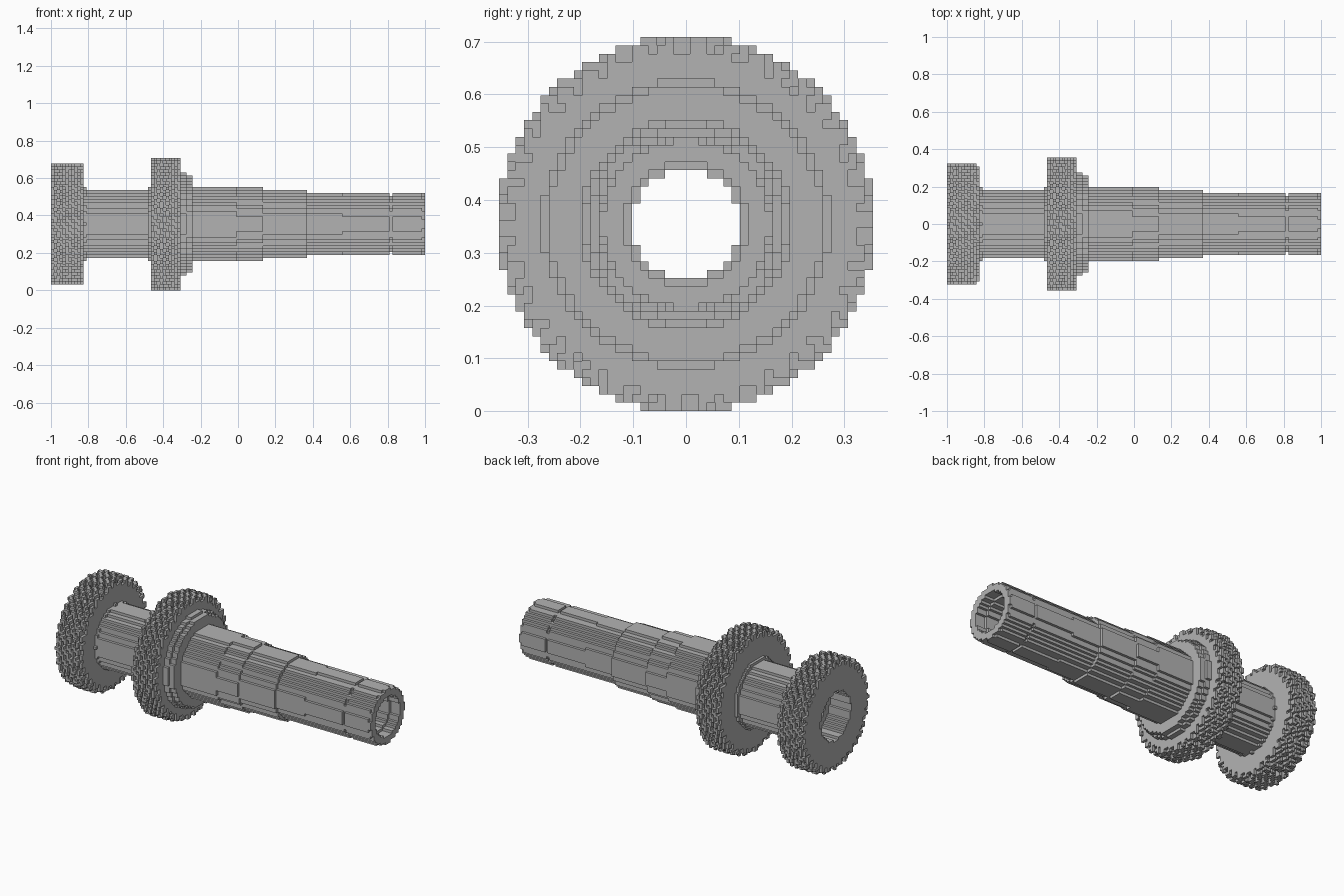
import bpy, bmesh
from math import atan2, hypot, tau

if "Cube" in bpy.data.objects:
    bpy.data.objects.remove(bpy.data.objects["Cube"], do_unlink=True)

LENGTH = 127            # cells along the shaft
HALF = 22               # cells from axis to gear rim
CELL = 2 / LENGTH

steel = bpy.data.materials.new("plain_grey_steel")
GREY = (0.45, 0.45, 0.45, 1)
steel.diffuse_color = GREY
steel.use_nodes = True
steel.node_tree.nodes["Principled BSDF"].inputs["Base Color"].default_value = GREY

# Parts along the shaft: name, end cell, outer radius, tooth count
PARTS = [
    ("end_gear", 11, 20.7, 34),
    ("neck_fillet", 12, 12.0, 0),
    ("neck", 33, 11.5, 0),
    ("neck_shoulder", 34, 12.65, 0),
    ("middle_gear", 44, 22.8, 38),
    ("wide_collar", 46, 17.3, 0),
    ("narrow_collar", 48, 16.5, 0),
    ("bearing_seat", 63, 12.65, 0),
    ("bearing_seat_relief", 72, 12.2, 0),
    ("middle_shaft", 87, 11.5, 0),
    ("long_shaft", 99, 10.6, 0),
    ("long_shaft_tip", 115, 10.3, 0),
    ("ring_groove", 116, 9.9, 0),
    ("shaft_end", 126, 10.3, 0),
    ("end_chamfer", 127, 10.05, 0),
]
TOOTH_DEPTH = 2.4
TWIST = 0.017           # helix angle per cell of length


def bore_radius(x):
    """Counterbore at the gear end, small countersink at the other."""
    if x < 9:
        return 9.2
    return 7.4 if x > 122 else 6.7


def slice_cells(x, radius, teeth, edge):
    """Filled cells of one cross-section of the stepped solid."""
    cells = set()
    for j in range(-HALF, HALF + 1):
        for k in range(-HALF, HALF + 1):
            d, limit = hypot(j, k), radius
            if teeth:
                phase = (atan2(k, -j) / tau + TWIST * x / 1.6) * teeth % 1
                limit -= TOOTH_DEPTH if phase > 0.55 else 0.7 * edge
            if bore_radius(x) < d <= limit:
                cells.add((j, k))
    return cells


# Split parts into runs with a constant cross-section
sections, start = [], 0
for name, end, radius, teeth in PARTS:
    cuts = [start, end]
    if teeth:
        cuts = list(range(start, end + 1))
    else:
        cuts += [c for c in (9, 123) if start < c < end]
    cuts.sort()
    for a, b in zip(cuts, cuts[1:]):
        edge = a == start or b == end
        sections.append((name, a, b, slice_cells(a, radius, teeth, edge)))
    start = end


def point(x, j, k):
    return (x * CELL - 1, j * CELL, (k + HALF + 0.5) * CELL)


def add_face(bm, corners):
    bm.faces.new([bm.verts.new(point(*c)) for c in corners])


def add_section(bm, a, b, cells, before, after):
    """Extrude a cell outline from a to b and cap only exposed ends."""
    h = 0.5
    for j, k in cells:
        square = [(j - h, k - h), (j + h, k - h), (j + h, k + h), (j - h, k + h)]
        sides = [(j, k - 1), (j + 1, k), (j, k + 1), (j - 1, k)]
        for i, neighbour in enumerate(sides):
            if neighbour not in cells:
                p, q = square[i], square[(i + 1) % 4]
                add_face(bm, [(a, *p), (b, *p), (b, *q), (a, *q)][::-1])
        if (j, k) not in before:
            add_face(bm, [(a, *p) for p in reversed(square)])
        if (j, k) not in after:
            add_face(bm, [(b, *p) for p in square])


meshes = {}
for i, (name, a, b, cells) in enumerate(sections):
    before = sections[i - 1][3] if i else set()
    after = sections[i + 1][3] if i + 1 < len(sections) else set()
    bm = meshes.setdefault(name, bmesh.new()) if name not in meshes else meshes[name]
    add_section(bm, a, b, cells, before, after)

for name, bm in meshes.items():
    bmesh.ops.remove_doubles(bm, verts=bm.verts, dist=CELL * 0.01)
    mesh = bpy.data.meshes.new(name)
    bm.to_mesh(mesh)
    bm.free()
    mesh.materials.append(steel)
    bpy.context.collection.objects.link(bpy.data.objects.new(name, mesh))
